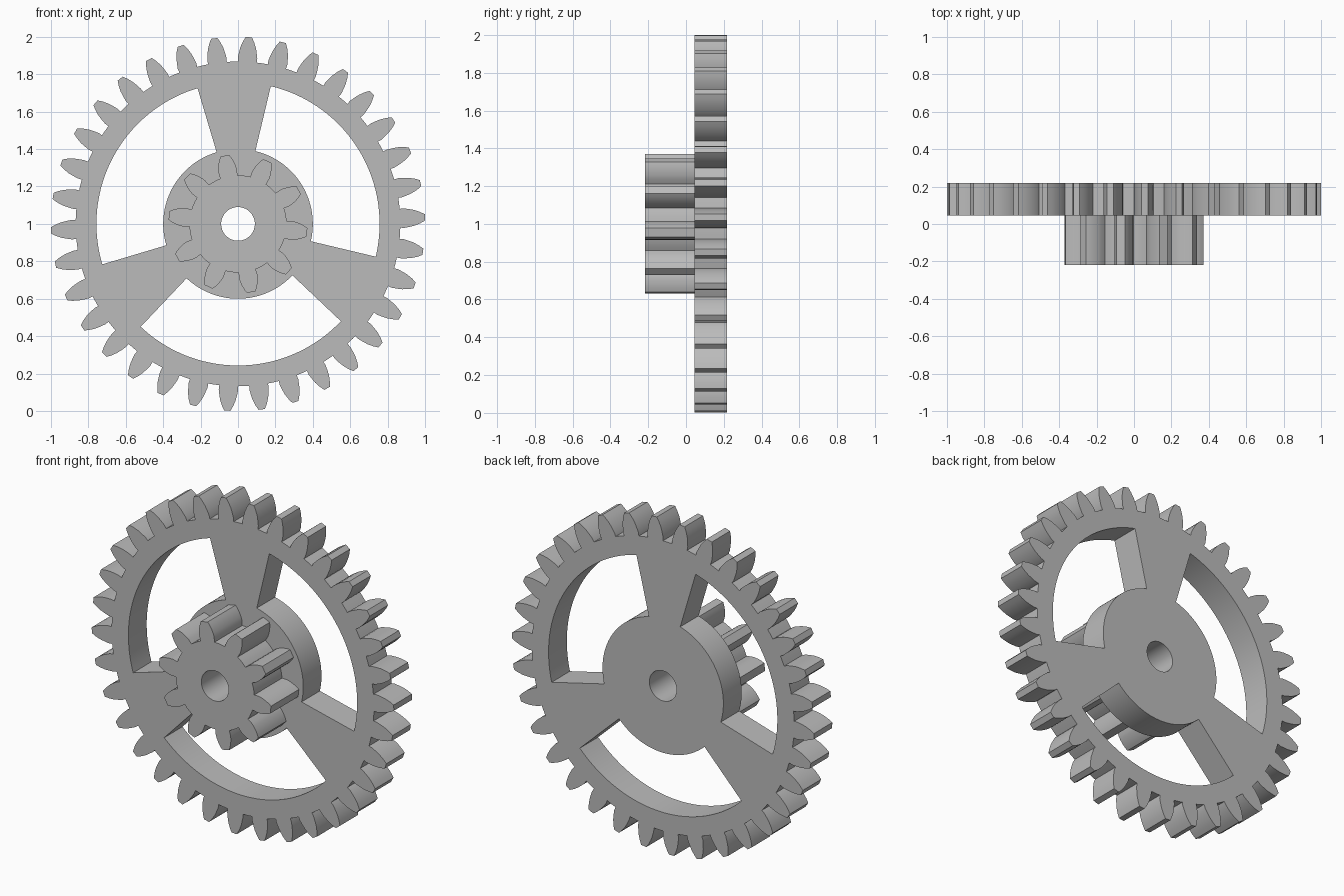
import bpy, bmesh
from math import sin, cos, radians, pi
from mathutils import Matrix

if "Cube" in bpy.data.objects:
    bpy.data.objects.remove(bpy.data.objects["Cube"], do_unlink=True)

grey = bpy.data.materials.new("plain_grey")
grey.use_nodes = True
COLOUR = (0.5, 0.5, 0.5, 1)
grey.diffuse_color = COLOUR
grey.node_tree.nodes["Principled BSDF"].inputs["Base Color"].default_value = COLOUR


def polar(r, a):
    """Point at radius r, clockwise angle a from the top."""
    return (r * sin(a), r * cos(a))


def arc(r, start, end, n):
    return [polar(r, start + (end - start) * i / n) for i in range(n + 1)]


def circle(r, n=64):
    return arc(r, 0, 2 * pi, n)[:-1]


def gear_outline(teeth, phase, flank):
    """Flank lists (radius, half angle) from root to tip."""
    pitch = 2 * pi / teeth
    root, base = flank[0]
    points = []
    for i in range(teeth):
        a = phase + i * pitch
        points += [polar(r, a - h) for r, h in flank]
        points += [polar(r, a + h) for r, h in reversed(flank)]
        points += arc(root, a + base, a + pitch - base, 3)[1:-1]
    return points


def window(start, inner, outer):
    end = start + pi / 2
    return arc(outer, start, end, 40) + arc(inner, end, start, 32)


def plate(name, outlines, front, back):
    """Fill the outlines, with holes, and extrude between two y positions."""
    curve = bpy.data.curves.new(name + "_profile", "CURVE")
    curve.dimensions = "2D"
    curve.fill_mode = "BOTH"
    curve.extrude = (back - front) / 2
    for points in outlines:
        spline = curve.splines.new("POLY")
        spline.points.add(len(points) - 1)
        for p, (x, y) in zip(spline.points, points):
            p.co = (x, y, 0, 1)
        spline.use_cyclic_u = True
    helper = bpy.data.objects.new(name + "_profile", curve)
    bpy.context.collection.objects.link(helper)
    graph = bpy.context.evaluated_depsgraph_get()
    mesh = bpy.data.meshes.new_from_object(helper.evaluated_get(graph))
    bpy.data.objects.remove(helper, do_unlink=True)

    # Stand the plate upright on its rim and close the seams
    bm = bmesh.new()
    bm.from_mesh(mesh)
    bmesh.ops.remove_doubles(bm, verts=bm.verts, dist=1e-5)
    bm.transform(Matrix.Translation((0, (front + back) / 2, 1)) @ Matrix.Rotation(pi / 2, 4, "X"))
    bmesh.ops.recalc_face_normals(bm, faces=bm.faces)
    bm.to_mesh(mesh)
    bm.free()
    mesh.materials.clear()
    mesh.materials.append(grey)

    obj = bpy.data.objects.new(name, mesh)
    bpy.context.collection.objects.link(obj)
    bpy.ops.object.select_all(action="DESELECT")
    obj.select_set(True)
    bpy.context.view_layer.objects.active = obj
    bpy.ops.object.shade_smooth_by_angle(angle=radians(25))
    return obj


FRONT, STEP, BACK = -0.218, 0.045, 0.218
bore = circle(0.09)

# Large wheel: toothed rim, hub and three tapered spokes
wheel_flank = [(0.868, 0.058), (0.89, 0.0585), (0.92, 0.051),
               (0.945, 0.044), (0.975, 0.031), (1.0, 0.017)]
windows = [window(radians(13.4 + 120 * i), 0.4, 0.757) for i in range(3)]
plate("large_wheel", [gear_outline(34, radians(3.3), wheel_flank), bore] + windows, STEP, BACK)

# Small pinion on the front of the hub
pinion_flank = [(0.26, 0.18), (0.29, 0.173), (0.31, 0.155),
                (0.335, 0.124), (0.357, 0.09), (0.372, 0.062)]
plate("small_pinion", [gear_outline(10, radians(-11), pinion_flank), bore], FRONT, STEP)
